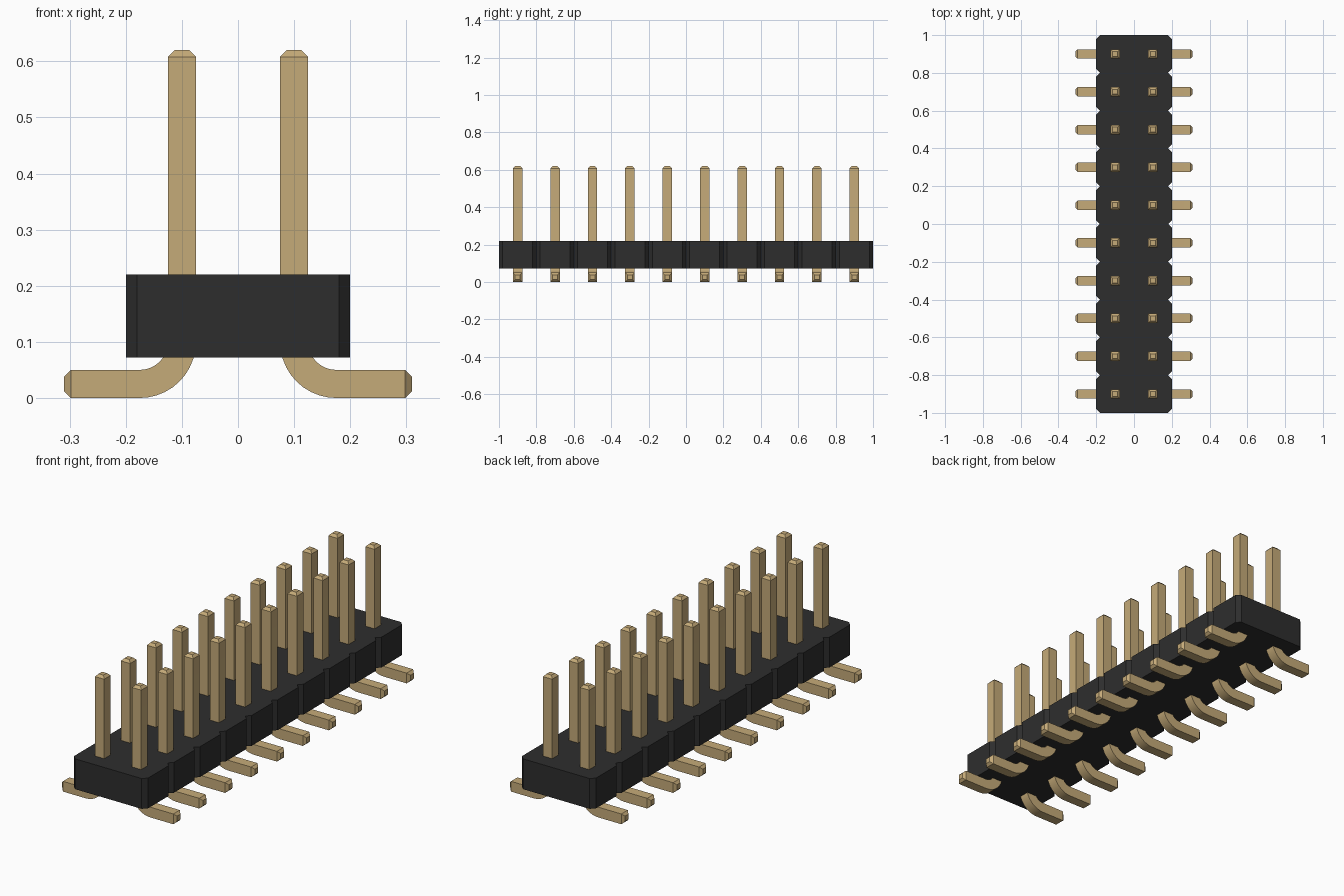
import bpy, bmesh, math
from mathutils import Vector

cube = bpy.data.objects.get("Cube")
if cube:
    bpy.data.objects.remove(cube, do_unlink=True)

ROWS, PITCH = 10, 0.2
PIN_X, HALF, TIP = 0.1, 0.025, 0.012      # pin position, half thickness, tip chamfer
BODY_X, BODY_Z0, BODY_Z1, CUT = 0.2, 0.072, 0.22, 0.02


def material(name, rgb):
    mat = bpy.data.materials.new(name)
    mat.use_nodes = True
    color = (*rgb, 1.0)
    mat.diffuse_color = color
    mat.node_tree.nodes["Principled BSDF"].inputs["Base Color"].default_value = color
    return mat


def finish_mesh(bm, name, mat):
    bmesh.ops.recalc_face_normals(bm, faces=bm.faces)
    mesh = bpy.data.meshes.new(name)
    bm.to_mesh(mesh)
    bm.free()
    mesh.materials.append(mat)
    return mesh


def add_object(name, mesh, location=(0, 0, 0)):
    obj = bpy.data.objects.new(name, mesh)
    obj.location = location
    bpy.context.collection.objects.link(obj)
    return obj


black = material("black plastic", (0.027, 0.027, 0.027))
gold = material("gold metal", (0.56, 0.405, 0.19))

# Housing: one chamfered cell per row gives V notches along both sides
edge = []
for i in range(ROWS):
    y0 = (i - ROWS / 2) * PITCH
    edge += [(BODY_X - CUT, y0), (BODY_X, y0 + CUT), (BODY_X, y0 + PITCH - CUT)]
edge.append((BODY_X - CUT, ROWS * PITCH / 2))
outline = edge + [(-x, y) for x, y in reversed(edge)]

bm = bmesh.new()
base = bm.faces.new([bm.verts.new((x, y, BODY_Z0)) for x, y in outline])
top = bmesh.ops.extrude_face_region(bm, geom=[base])["geom"]
bmesh.ops.translate(bm, vec=(0, 0, BODY_Z1 - BODY_Z0),
                    verts=[v for v in top if isinstance(v, bmesh.types.BMVert)])
add_object("housing", finish_mesh(bm, "housing", black))


# Pin: square section swept down the post, round the bend and out along the foot
def pin_mesh(name, side, steps=10):
    bend_x, bend_z, radius = 0.175, 0.1, 0.075
    # Each station: x, z, angle of the section's across direction, half size
    stations = [(PIN_X, 0.62, math.pi, HALF - TIP), (PIN_X, 0.608, math.pi, HALF)]
    for k in range(steps + 1):
        a = math.pi + k / steps * math.pi / 2
        stations.append((bend_x + radius * math.cos(a),
                         bend_z + radius * math.sin(a), a, HALF))
    stations += [(0.298, 0.025, 1.5 * math.pi, HALF),
                 (0.31, 0.025, 1.5 * math.pi, HALF - TIP)]

    bm = bmesh.new()
    rings = []
    for x, z, a, h in stations:
        across = Vector((math.cos(a), 0, math.sin(a))) * h
        depth = Vector((0, h, 0))
        centre = Vector((x, 0, z))
        ring = []
        for s, t in ((-1, -1), (1, -1), (1, 1), (-1, 1)):
            p = centre + s * across + t * depth
            ring.append(bm.verts.new((side * p.x, p.y, p.z)))
        rings.append(ring)
    for r0, r1 in zip(rings, rings[1:]):
        for j in range(4):
            k = (j + 1) % 4
            bm.faces.new((r0[j], r0[k], r1[k], r1[j]))
    bm.faces.new(rings[0])
    bm.faces.new(rings[-1])
    return finish_mesh(bm, name, gold)


# Two columns of pins, sharing one mesh per side
for label, side in (("left", 1), ("right", -1)):
    mesh = pin_mesh(label + "_pin", side)
    for i in range(ROWS):
        y = (i - (ROWS - 1) / 2) * PITCH
        pin = add_object(f"{label}_pin_{i + 1}", mesh, (0, y, 0))
    bpy.ops.object.select_all(action="DESELECT")
    pin.select_set(True)
    bpy.context.view_layer.objects.active = pin
    bpy.ops.object.shade_smooth_by_angle(angle=math.radians(30))
